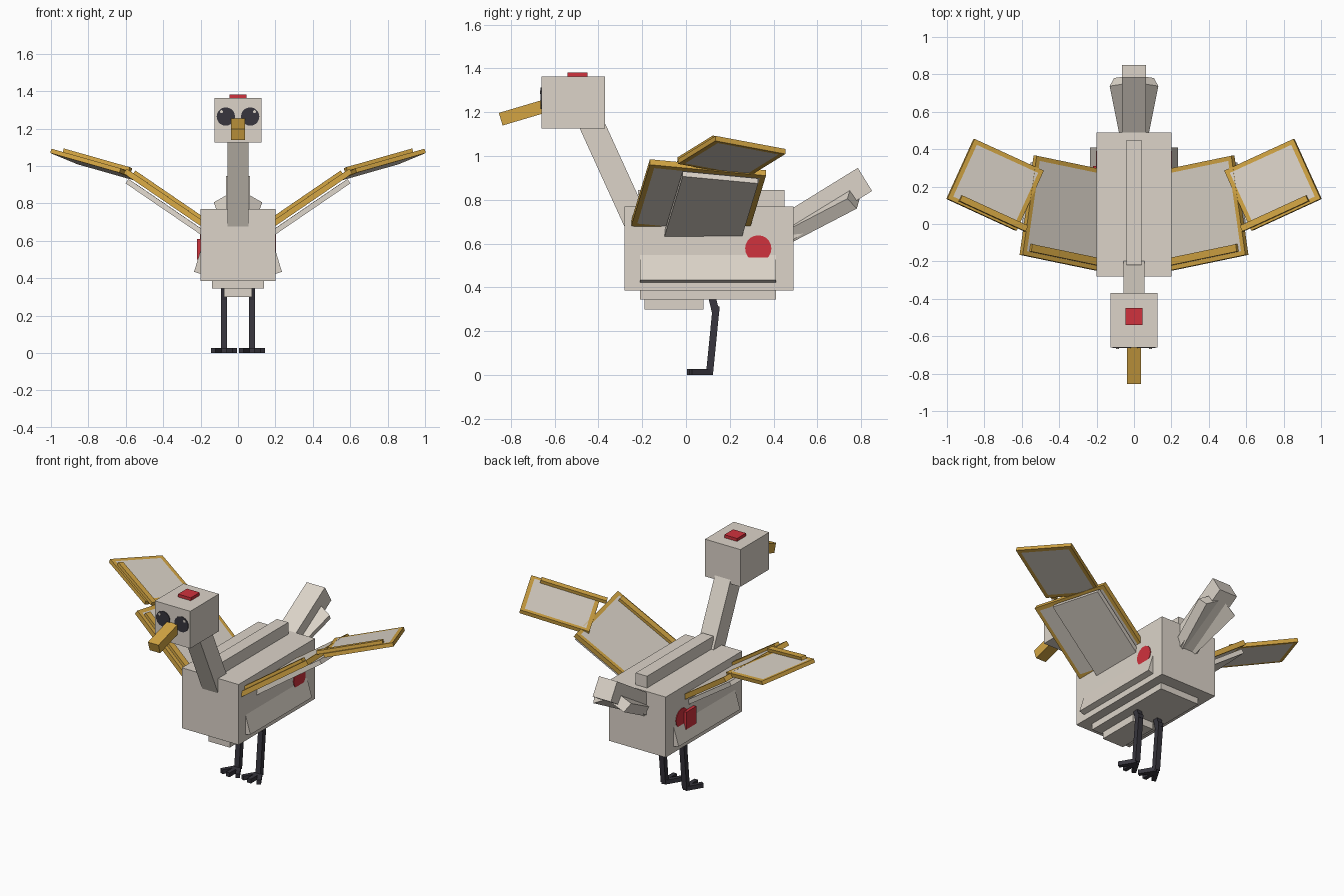
import bpy, bmesh, math
from mathutils import Vector, Matrix

if "Cube" in bpy.data.objects:
    bpy.data.objects.remove(bpy.data.objects["Cube"])


def material(name, rgb):
    lin = [((c / 255 + 0.055) / 1.055) ** 2.4 for c in rgb] + [1.0]
    m = bpy.data.materials.new(name)
    m.use_nodes = True
    m.diffuse_color = lin
    m.node_tree.nodes["Principled BSDF"].inputs["Base Color"].default_value = lin
    return m


PLUMAGE = material("pale plumage", (220, 212, 201))
GOLD = material("gold", (211, 165, 67))
RED = material("red", (208, 50, 61))
DARK = material("charcoal", (55, 53, 61))


def finish(name, bm, *mats):
    bmesh.ops.recalc_face_normals(bm, faces=bm.faces)
    me = bpy.data.meshes.new(name)
    bm.to_mesh(me)
    bm.free()
    for m in mats:
        me.materials.append(m)
    ob = bpy.data.objects.new(name, me)
    bpy.context.collection.objects.link(ob)
    return ob


def flip(v, s):
    return Vector((v[0] * s, v[1], v[2]))


def block(name, centre, a, b, c, mat, s=1, inset=0):
    """Box from a centre and three full edge vectors; s=-1 mirrors it in x.
    inset cuts a pale panel into the two faces across edge c."""
    a, b, c, o = (flip(v, s) for v in (a, b, c, centre))
    m = Matrix((a, b, c)).transposed().to_4x4()
    m.translation = o
    bm = bmesh.new()
    bmesh.ops.create_cube(bm, size=1, matrix=m)
    bmesh.ops.recalc_face_normals(bm, faces=bm.faces)
    if inset:
        axis = c.normalized()
        broad = [f for f in bm.faces if abs(f.normal.dot(axis)) > 0.9]
        bmesh.ops.inset_individual(bm, faces=broad, thickness=inset)
        for f in broad:
            f.material_index = 1
        return finish(name, bm, mat, PLUMAGE)
    return finish(name, bm, mat)


def box(name, x, y, z, mat, s=1):
    lo, hi = zip(x, y, z)
    ctr = [(p + q) / 2 for p, q in zip(lo, hi)]
    d = [q - p for p, q in zip(lo, hi)]
    return block(name, ctr, (d[0], 0, 0), (0, d[1], 0), (0, 0, d[2]), mat, s)


def bar(name, p, q, width, thick, mat, s=1):
    """Square-ended bar from p to q, its width kept level."""
    p, q = Vector(p), Vector(q)
    d = q - p
    side = Vector((1, 0, 0)) if abs(d.x) < 1e-6 else d.cross((0, 0, 1)).normalized()
    up = d.cross(side).normalized()
    return block(name, (p + q) / 2, side * width, d, up * thick, mat, s)


def disc(name, centre, axis, r, mat, s=1, depth=0.008):
    bm = bmesh.new()
    rot = Vector(axis).to_track_quat('Z', 'Y').to_matrix().to_4x4()
    bmesh.ops.create_cone(bm, cap_ends=True, segments=20, radius1=r, radius2=r,
                          depth=depth, matrix=Matrix.Translation(flip(centre, s)) @ rot)
    return finish(name, bm, mat)


# Body, back ridge and belly steps
box("body", (-0.2, 0.2), (-0.28, 0.49), (0.385, 0.77), PLUMAGE)
box("back_ridge", (-0.04, 0.04), (-0.22, 0.45), (0.75, 0.845), PLUMAGE)
box("belly_upper", (-0.14, 0.14), (-0.21, 0.41), (0.345, 0.39), PLUMAGE)
box("belly_lower", (-0.075, 0.075), (-0.19, 0.08), (0.3, 0.35), PLUMAGE)

# Neck, head, crown patch and beak
bar("neck", (0, -0.228, 0.70), (0, -0.44, 1.165), 0.112, 0.115, PLUMAGE)
box("head", (-0.125, 0.125), (-0.66, -0.37), (1.125, 1.362), PLUMAGE)
box("crown_patch", (-0.045, 0.045), (-0.54, -0.45), (1.35, 1.381), RED)
bar("beak", (0, -0.62, 1.235), (0, -0.846, 1.168), 0.074, 0.06, GOLD)

# Middle tail feather
bar("tail_middle", (0, 0.42, 0.648), (0, 0.817, 0.893), 0.128, 0.124, PLUMAGE)

# Control box on one flank only
box("flank_box", (-0.22, -0.19), (0.21, 0.31), (0.5, 0.61), RED)

for s, tag in ((1, "left"), (-1, "right")):
    # Eyes with a small glint
    disc("eye_" + tag, (0.065, -0.66, 1.264), (0, -1, 0), 0.049, DARK, s)
    disc("eye_glint_" + tag, (0.088, -0.663, 1.29), (0, -1, 0), 0.008, PLUMAGE, s)

    # Flank spot and slanted flank panel
    disc("flank_spot_" + tag, (0.2, 0.33, 0.578), (1, 0, 0), 0.06, RED, s)
    block("flank_panel_" + tag, (0.198, 0.10, 0.489), (0, 0.62, 0),
          (-0.037, 0, 0.122), (-0.037, 0, -0.011), PLUMAGE, s)

    # Splayed, rolled outer tail feather
    A, B, C = Vector((0.05, 0.75, 0.85)), Vector((0.13, 0.737, 0.805)), Vector((0.107, 0.78, 0.76))
    run = Vector((0.175, 0.873, 0.454)) * 0.36
    block("tail_outer_" + tag, (A + C) / 2 - run / 2, B - A, C - B, run, PLUMAGE, s)

    # Leg: thigh, shin and three toes
    bar("thigh_" + tag, (0.075, 0.115, 0.37), (0.075, 0.136, 0.285), 0.034, 0.034, DARK, s)
    bar("shin_" + tag, (0.075, 0.138, 0.315), (0.075, 0.108, 0.012), 0.034, 0.032, DARK, s)
    for i, ang in enumerate((-32, 0, 32)):
        t = math.radians(ang)
        tip = (0.075 + 0.108 * math.sin(t), 0.112 - 0.108 * math.cos(t), 0.014)
        bar(f"toe_{i}_{tag}", (0.075, 0.116, 0.014), tip, 0.026, 0.027, DARK, s)

    # Wing sections: outer front corner, chord to the rear, span outwards, thickness
    for part, corner, chord, span, thick in (
            ("inner", (0.595, -0.165, 0.985), (-0.075, 0.53, -0.05), (0.41, 0.085, 0.28), 0.03),
            ("outer", (0.997, 0.135, 1.092), (-0.145, 0.32, -0.06), (0.37, 0.17, 0.105), 0.024)):
        corner, chord, span = Vector(corner), Vector(chord), Vector(span)
        n = span.cross(chord).normalized()
        top = corner + chord / 2 - span / 2
        block(f"wing_{part}_{tag}", top - n * thick / 2, chord, span, n * thick, GOLD, s, inset=0.034)
        # Raised strut along the leading edge
        cd, sp = chord.normalized(), span.normalized()
        if part == "inner":
            mid = corner + cd * 0.045 - sp * 0.27
            block("wing_strut_inner_" + tag, mid + n * 0.008, cd * 0.04, sp * 0.46, n * 0.02, GOLD, s)
            # Pale covert slab below the inner section
            flap_corner = Vector((0.585, -0.015, 0.93))
            block("wing_covert_" + tag, flap_corner + chord * 0.325 - span * 0.5 - n * 0.014,
                  chord * 0.65, span, n * 0.028, PLUMAGE, s)
        else:
            mid = corner + cd * 0.03 - sp * 0.262
            block("wing_strut_outer_" + tag, mid + n * 0.009, cd * 0.034, sp * 0.40, n * 0.022, GOLD, s)
